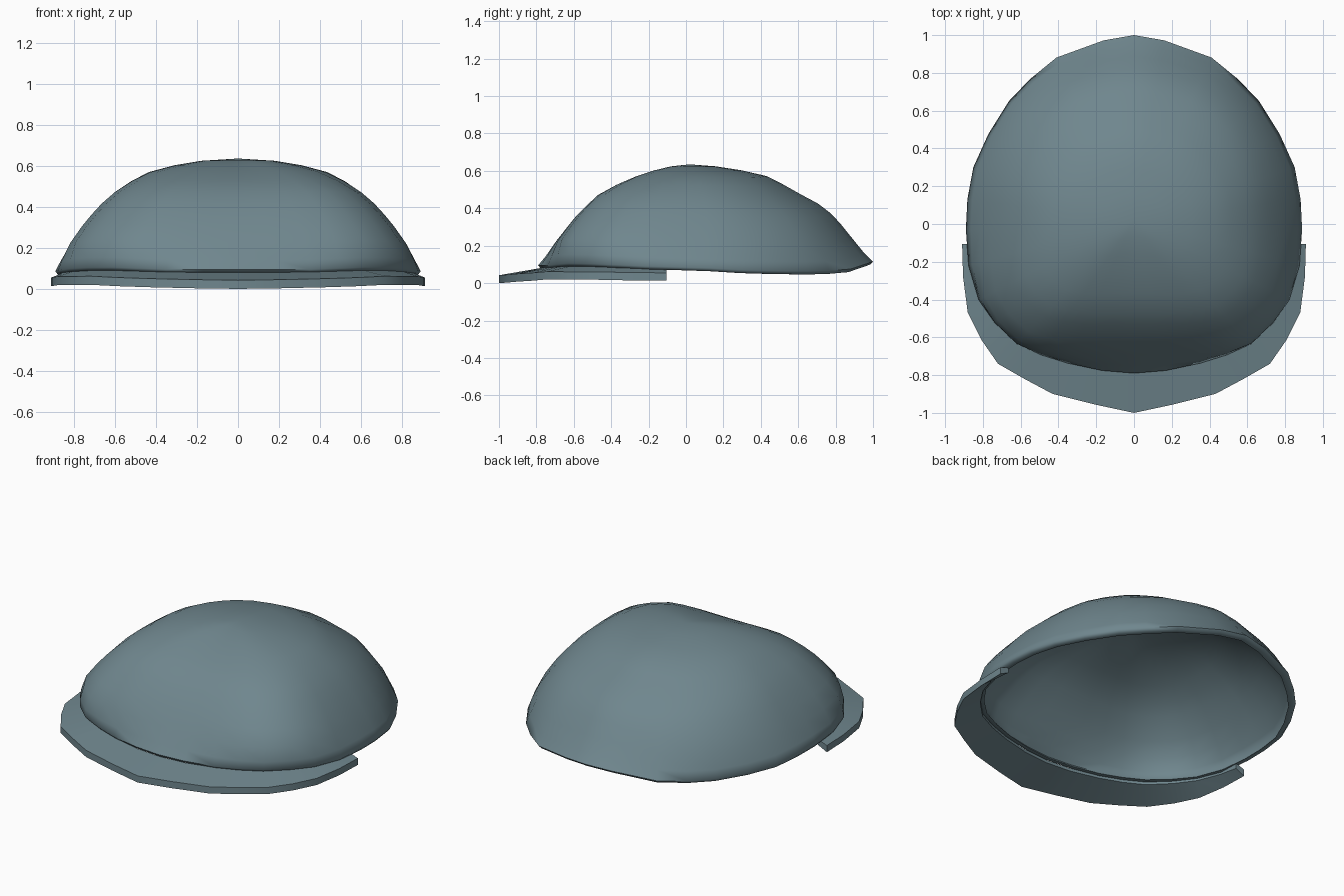
import bpy, bmesh
from math import atan2, sin
from mathutils import Vector

if "Cube" in bpy.data.objects:
    bpy.data.objects.remove(bpy.data.objects["Cube"])

# Slate blue-grey
slate = bpy.data.materials.new("slate")
slate.diffuse_color = (.16, .24, .27, 1)
slate.use_nodes = True
slate.node_tree.nodes["Principled BSDF"].inputs["Base Color"].default_value = slate.diffuse_color


def mirrored(half):
    """Close a half outline (first and last points on x = 0) into a loop."""
    return half + [(-x, y, z) for x, y, z in half[-2:0:-1]]


def finish(name, bm, angle):
    bmesh.ops.recalc_face_normals(bm, faces=bm.faces)
    me = bpy.data.meshes.new(name)
    bm.to_mesh(me)
    bm.free()
    me.materials.append(slate)
    ob = bpy.data.objects.new(name, me)
    bpy.context.collection.objects.link(ob)
    bpy.ops.object.select_all(action='DESELECT')
    ob.select_set(True)
    bpy.context.view_layer.objects.active = ob
    bpy.ops.object.shade_smooth_by_angle(angle=angle)
    return ob


# Crown: rim outline shrunk along front, side and back dome profiles
rim = mirrored([
    (0, 1.0, .11), (.16, .972, .10), (.41, .88, .07), (.55, .765, .06),
    (.66, .65, .058), (.77, .475, .06), (.85, .3, .065), (.882, .13, .075),
    (.89, -.03, .08), (.875, -.22, .085), (.82, -.40, .093), (.735, -.52, .098),
    (.62, -.63, .10), (.49, -.69, .095), (.35, -.735, .09), (.17, -.775, .09),
    (0, -.79, .09)])
# height, then ring scale at the front, side and back
profile = [(-.02, .985, .985, .985), (.01, 1, 1, 1), (.1, .95, .97, .95),
           (.25, .88, .915, .885), (.4, .80, .85, .82), (.5, .745, .80, .77),
           (.6, .675, .745, .70), (.7, .60, .675, .60), (.8, .475, .585, .505),
           (.88, .34, .49, .42), (.94, .22, .35, .28), (.98, .11, .2, .14)]
apex = Vector((0, .02, .635))


def dome_wall(bm, inset, drop):
    """Stack of rings for one wall of the crown; returns its rim ring."""
    rings = []
    for h, front, side, back in profile:
        ring = []
        for x, y, z in rim:
            t = atan2(y - apex.y, x)
            end, k = (front, .10) if y < apex.y else (back, .045)
            w = sin(t) ** 2
            # fuller on the diagonals
            swell = min(1, max(0, 5 * h * (1 - h)))
            f = (side * (1 - w) + end * w) * (1 - inset)
            f *= 1 + k * swell * sin(2 * t) ** 2
            ring.append(bm.verts.new((x * f, apex.y + (y - apex.y) * f,
                                      z + (apex.z - z) * h - drop * max(h, 0))))
        rings.append(ring)
    n = len(rim)
    for a, b in zip(rings, rings[1:]):
        for i in range(n):
            j = (i + 1) % n
            bm.faces.new((a[i], a[j], b[j], b[i]))
    tip = bm.verts.new(apex - Vector((0, 0, drop)))
    for i in range(n):
        bm.faces.new((rings[-1][i], rings[-1][(i + 1) % n], tip))
    return rings[0]


bm = bmesh.new()
outer = dome_wall(bm, 0, 0)
inner = dome_wall(bm, .03, .03)
for i in range(len(rim)):
    j = (i + 1) % len(rim)
    bm.faces.new((outer[i], outer[j], inner[j], inner[i]))
finish("crown", bm, 1.2)

# Brim: thin crescent plate wrapping the front, defined by outer/inner edges
brim_outer = [(.91, -.105, .055), (.905, -.28, .056), (.88, -.47, .06),
              (.81, -.61, .06), (.72, -.74, .062), (.58, -.82, .055),
              (.43, -.90, .05), (.21, -.955, .045), (0, -1.0, .042)]
brim_inner = [(.85, -.105, .078), (.85, -.24, .08), (.80, -.39, .086),
              (.72, -.51, .09), (.61, -.62, .09), (.485, -.68, .086),
              (.345, -.725, .082), (.17, -.765, .08), (0, -.78, .08)]
bm = bmesh.new()


def full(edge):
    return edge + [(-x, y, z) for x, y, z in edge[-2::-1]]


sections = []
for o, i in zip(full(brim_outer), full(brim_inner)):
    thin = .036 if i[1] > -.2 else .018
    pts = [Vector(o), Vector(i), Vector(i) - Vector((0, 0, thin)),
           Vector(o) - Vector((0, 0, .042))]
    sections.append([bm.verts.new(p) for p in pts])
for a, b in zip(sections, sections[1:]):
    for k in range(4):
        m = (k + 1) % 4
        bm.faces.new((a[k], a[m], b[m], b[k]))
bm.faces.new(sections[0])
bm.faces.new(sections[-1][::-1])
finish("brim", bm, .6)
